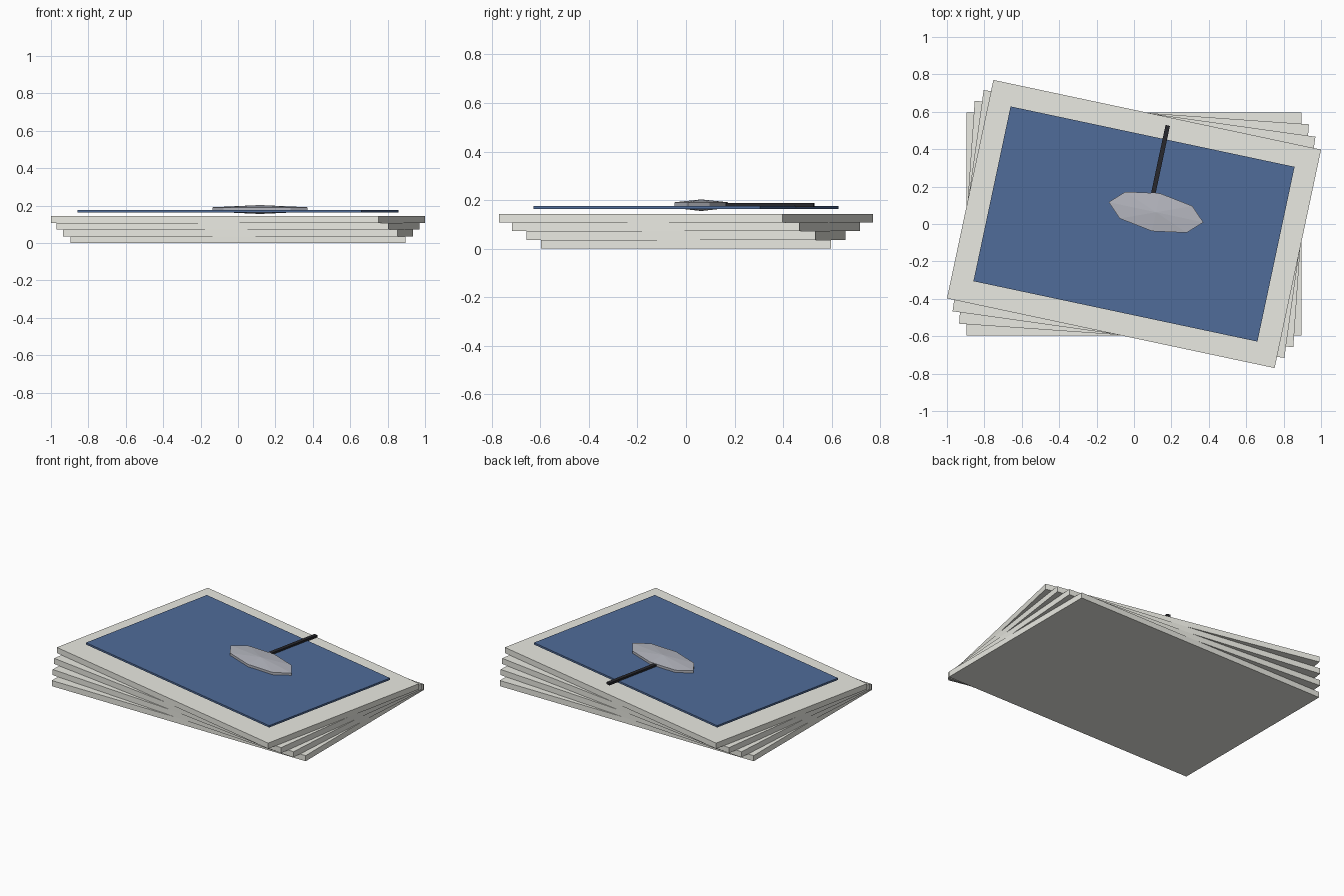
import bpy
from math import radians, sin, cos

if "Cube" in bpy.data.objects:
    bpy.data.objects.remove(bpy.data.objects["Cube"])

S = 0.597                     # overall scale
TILT = radians(-12)           # turn of the top sheet and what lies on it


def material(name, rgb):
    m = bpy.data.materials.new(name)
    m.diffuse_color = (*rgb, 1)
    m.use_nodes = True
    m.node_tree.nodes["Principled BSDF"].inputs["Base Color"].default_value = m.diffuse_color
    return m


def turned(x, y):
    """Point in the top sheet's own axes -> world xy."""
    return (x * cos(TILT) - y * sin(TILT), x * sin(TILT) + y * cos(TILT))


def finish(name, size, angle, mat):
    o = bpy.context.object
    o.name = name
    o.scale = size
    o.rotation_euler.z = angle
    o.data.materials.append(mat)
    return o


def box(name, size, loc, angle, mat):
    bpy.ops.mesh.primitive_cube_add(size=1, location=loc)
    return finish(name, size, angle, mat)


paper = material("paper", (0.82, 0.82, 0.76))
blue = material("blue", (0.08, 0.15, 0.32))
black = material("black", (0.02, 0.02, 0.025))
metal = material("metal", (0.46, 0.47, 0.52))

# Stack of four sheets, each turned 4 degrees further
T = 0.06 * S
for i in range(4):
    box(f"sheet_{i + 1}", (3 * S, 2 * S, T), (0, 0, T * (i + 0.5)),
        radians(-4 * i), paper)

# Blue panel floating just above the top sheet
box("blue_panel", (2.6 * S, 1.6 * S, 0.012), (0, 0, 0.170), TILT, blue)

# Faceted oval head: eight-sided band with a shallow cone above and below
bpy.ops.mesh.primitive_uv_sphere_add(segments=8, ring_count=3, radius=1,
                                     location=(*turned(0.102, 0.086), 0.179))
finish("oval_head", (0.5 * S, 0.2 * S, 0.04 * S), TILT, metal)

# Thin handle reaching from the head towards the back
box("handle", (0.024, 0.40, 0.015), (*turned(0.067, 0.353), 0.180), TILT, black)
